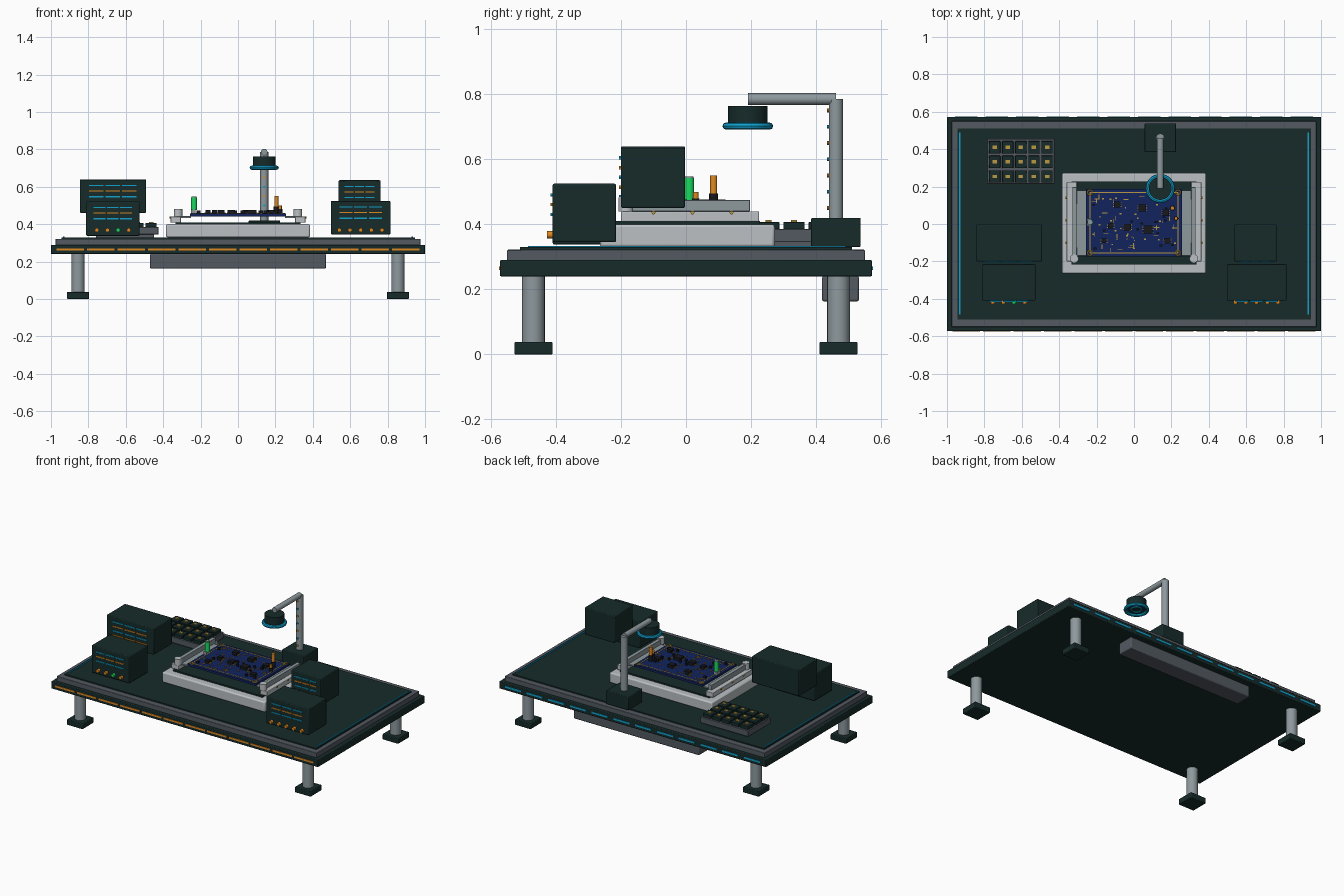
import bpy, bmesh, math, random
from mathutils import Matrix, Vector

cube = bpy.data.objects.get("Cube")
if cube:
    bpy.data.objects.remove(cube)
random.seed(4)


def colour(name, r, g, b):
    m = bpy.data.materials.new(name)
    m.use_nodes = True
    m.diffuse_color = (r, g, b, 1)
    m.node_tree.nodes["Principled BSDF"].inputs["Base Color"].default_value = (r, g, b, 1)
    return m


DARK = colour("dark_green", .008, .024, .023)
SLATE = colour("slate", .085, .1, .12)
STEEL = colour("steel", .27, .32, .34)
LIGHT = colour("pale_metal", .5, .53, .55)
NAVY = colour("board_blue", .006, .017, .11)
CYAN = colour("cyan_glow", .005, .36, .62)
ORANGE = colour("orange_glow", .75, .25, .015)
GREEN = colour("green_glow", .01, .7, .12)
GOLD = colour("gold", .5, .32, .06)
BLACK = colour("black", .008, .009, .012)


class Part:
    """Collects boxes, rods and rings of one colour into a single object."""

    def __init__(self, name, mat):
        self.name, self.mat, self.bm = name, mat, bmesh.new()

    def box(self, x, y, z):
        """Box from its (low, high) span on each axis."""
        spans = (x, y, z)
        mid = Vector([(a + b) / 2 for a, b in spans])
        size = [b - a for a, b in spans]
        bmesh.ops.create_cube(self.bm, size=1, matrix=Matrix.Translation(mid) @ Matrix.Diagonal((*size, 1)))
        return self

    def rod(self, a, b, r, sides=24):
        a, b = Vector(a), Vector(b)
        turn = (b - a).to_track_quat('Z', 'Y').to_matrix().to_4x4()
        bmesh.ops.create_cone(self.bm, cap_ends=True, segments=sides, radius1=r, radius2=r,
                              depth=(b - a).length, matrix=Matrix.Translation((a + b) / 2) @ turn)
        return self

    def ring(self, centre, major, minor, sides=32, tube=8):
        c = Vector(centre)
        loops = []
        for i in range(sides):
            t = math.tau * i / sides
            loops.append([self.bm.verts.new(c + Vector((
                math.cos(t) * (major + minor * math.cos(s)),
                math.sin(t) * (major + minor * math.cos(s)),
                minor * math.sin(s)))) for s in [math.tau * j / tube for j in range(tube)]])
        for i in range(sides):
            p, q = loops[i], loops[(i + 1) % sides]
            for j in range(tube):
                k = (j + 1) % tube
                self.bm.faces.new((p[j], q[j], q[k], p[k]))
        return self

    def done(self, bevel=0):
        mesh = bpy.data.meshes.new(self.name)
        self.bm.to_mesh(mesh)
        self.bm.free()
        mesh.materials.append(self.mat)
        ob = bpy.data.objects.new(self.name, mesh)
        bpy.context.collection.objects.link(ob)
        if bevel:
            mod = ob.modifiers.new("soft_edges", 'BEVEL')
            mod.width, mod.segments = bevel, 2
        bpy.ops.object.select_all(action='DESELECT')
        ob.select_set(True)
        bpy.context.view_layer.objects.active = ob
        bpy.ops.object.shade_smooth_by_angle(angle=math.radians(35))
        return ob


def around(c, half):
    return (c - half, c + half)


# Table top, rim and work mat
Part("table_top", DARK).box((-1, 1), (-.572, .572), (.24, .29)).done(.004)
Part("table_rim", SLATE).box((-.975, .975), (-.55, .55), (.288, .322)).done(.003)
Part("work_mat", DARK).box((-.945, .945), (-.51, .51), (.32, .33)).done()
Part("under_tray", SLATE).box((-.47, .47), (.418, .532), (.163, .241)).done(.006)

# Legs and feet
legs, feet = Part("legs", STEEL), Part("feet", DARK)
for x in (-.855, .855):
    for y in (-.469, .469):
        legs.rod((x, y, .03), (x, y, .245), .035)
        feet.box(around(x, .059), around(y, .059), (0, .038))
legs.done()
feet.done(.004)

# Light dashes along the edges and strips on the mat
front, back = Part("front_dashes", ORANGE), Part("back_dashes", CYAN)
for i in range(12):
    x = (i - 5.5) * .163
    front.box(around(x, .073), (-.575, -.57), (.259, .271))
    back.box(around(x, .06), (.57, .575), (.259, .271))
front.done()
back.done()
strips = Part("mat_strips", CYAN)
for x in (-.932, .932):
    strips.box(around(x, .004), (-.485, .49), (.328, .334))
strips.done()

# Board fixture: base, dark plate, rails, jaws and clamp knobs
Part("fixture_base", LIGHT).box((-.385, .385), (-.265, .273), (.33, .4)).done(.008)
Part("fixture_plate", DARK).box((-.335, .335), (-.217, .227), (.398, .41)).done()
rails, jaws, knobs = Part("rails", LIGHT), Part("jaws", STEEL), Part("clamp_knobs", LIGHT)
screws = Part("rail_screws", GOLD)
for s in (-1, 1):
    rails.box(sorted((s * .305, s * .36)), (-.2, .225), (.408, .44))
    jaws.box(sorted((s * .305, s * .33)), (-.19, .197), (.44, .475))
    jaws.box(sorted((s * .25, s * .31)), (-.17, .18), (.433, .443))
    knobs.rod((s * .32, -.185, .44), (s * .32, -.185, .482), .023)
    for y in (-.1, .02, .14):
        screws.rod((s * .355, y, .436), (s * .365, y, .436), .006, 8)
rails.done(.003)
jaws.done(.002)
knobs.done()
screws.done()

# Circuit board with traces, rings, chips and scattered pads
Part("circuit_board", NAVY).box((-.257, .257), (-.175, .188), (.442, .456)).done()
gold = Part("board_traces", GOLD)
for y in (-.155, .168):
    gold.box((-.235, .235), around(y, .0025), (.455, .458))
for x in (-.235, .235):
    gold.box(around(x, .0025), (-.155, .168), (.455, .458))
    for y in (-.155, .168):
        gold.ring((x, y, .457), .013, .004, 16, 6)
for i in range(60):
    x, y = random.uniform(-.22, .22), random.uniform(-.14, .155)
    w, d = random.choice(((.014, .002), (.002, .012), (.005, .004), (.003, .003)))
    gold.box(around(x, w), around(y, d), (.455, .46))
chips, legs_gold = Part("chips", BLACK), Part("chip_pins", GOLD)
for x, y, h in ((-.09, .105, .018), (.045, .085, .02), (.17, .06, .018), (-.125, -.01, .015),
                (-.035, -.017, .02), (.075, -.03, .024), (-.16, -.09, .014), (.18, -.09, .016)):
    chips.box(around(x, h), around(y, h * .9), (.455, .476))
    for k in (-.6, 0, .6):
        legs_gold.box(around(x, h + .005), around(y + k * h, .002), (.455, .462))
for i in range(16):
    x, y = random.uniform(-.22, .22), random.uniform(-.14, .15)
    chips.box(around(x, .007), around(y, .005), (.455, .472))
gold.done()
chips.done()
legs_gold.done()
sockets = Part("board_sockets", STEEL).box(around(-.24, .012), (-.01, .03), (.455, .478))
sockets.rod((-.235, .01, .54), (-.235, .01, .547), .013).done()
Part("green_capacitor", GREEN).rod((-.235, .01, .475), (-.235, .01, .542), .015).done()
Part("orange_capacitor", ORANGE).rod((.205, .085, .46), (.205, .085, .55), .011) \
    .rod((.225, .03, .456), (.225, .03, .5), .009).done()
Part("capacitor_base", BLACK).rod((.205, .085, .456), (.205, .085, .495), .014) \
    .rod((.225, .03, .456), (.225, .03, .48), .012).done()

# Instruments: x span, y span, z span, slot rows, knob colours
INSTRUMENTS = (
    ("left_back", (-.845, -.492), (-.2, -.003), (.46, .64), 5, ()),
    ("left_front", (-.812, -.527), (-.41, -.215), (.338, .522), 3, (ORANGE, ORANGE, GREEN, ORANGE)),
    ("right_back", (.538, .762), (-.2, -.003), (.45, .635), 4, ()),
    ("right_front", (.497, .815), (-.41, -.215), (.345, .525), 3, (ORANGE,) * 5))
for name, x, y, z, rows, dials in INSTRUMENTS:
    Part(name + "_case", DARK).box(x, y, z).done(.005)
    width, mid = x[1] - x[0], sum(x) / 2
    for tint, odd in ((CYAN, 0), (ORANGE, 1)):
        slots = Part(name + "_slots_" + tint.name, tint)
        for r in range(odd, rows, 2):
            for c in (-1, 0, 1):
                slots.box(around(mid + c * width * .25, width * .11), (y[0] - .006, y[0] + .002),
                          around(z[1] - .033 - r * .03, .003))
        slots.done()
    for i, tint in enumerate(dials):
        dx = mid + (i - (len(dials) - 1) / 2) * .057
        Part(f"{name}_dial_{i}", tint).rod((dx, y[0] + .002, .368), (dx, y[0] - .018, .368), .011, 16).done()

# Component tray with a grid of bins
Part("bin_tray", SLATE).box((-.785, -.425), (.215, .455), (.345, .385)).done(.003)
Part("tray_feet", SLATE).box((-.76, -.45), (.24, .43), (.329, .346)).done()
bins, parts = Part("bins", DARK), Part("bin_parts", GOLD)
for i in range(5):
    for j in range(3):
        x, y = -.605 + (i - 2) * .07, .332 + (j - 1) * .078
        bins.box(around(x, .03), around(y, .033), (.383, .407))
        parts.box(around(x, .012), around(y, .009), (.406, .413))
bins.done(.002)
parts.done()

# Lamp: base, post, arm, head, glowing rings and status dots
Part("lamp_base", DARK).box((.057, .225), (.385, .537), (.33, .42)).done(.004)
Part("lamp_post", STEEL).rod((.14, .461, .41), (.14, .461, .785), .022).done()
Part("lamp_arm", STEEL).rod((.14, .19, .785), (.14, .461, .785), .018).done()
Part("lamp_head", DARK).rod((.14, .19, .705), (.14, .19, .763), .061, 32).done()
Part("lamp_rings", CYAN).ring((.14, .19, .702), .067, .011).ring((.14, .19, .703), .032, .006).done()
for tint, start in ((ORANGE, 0), (CYAN, 1)):
    dots = Part("post_dots_" + tint.name, tint)
    for i in range(start, 7, 2):
        z = .45 + i * .05
        dots.rod((.14, .442, z), (.14, .433, z), .006, 10)
    dots.done()
